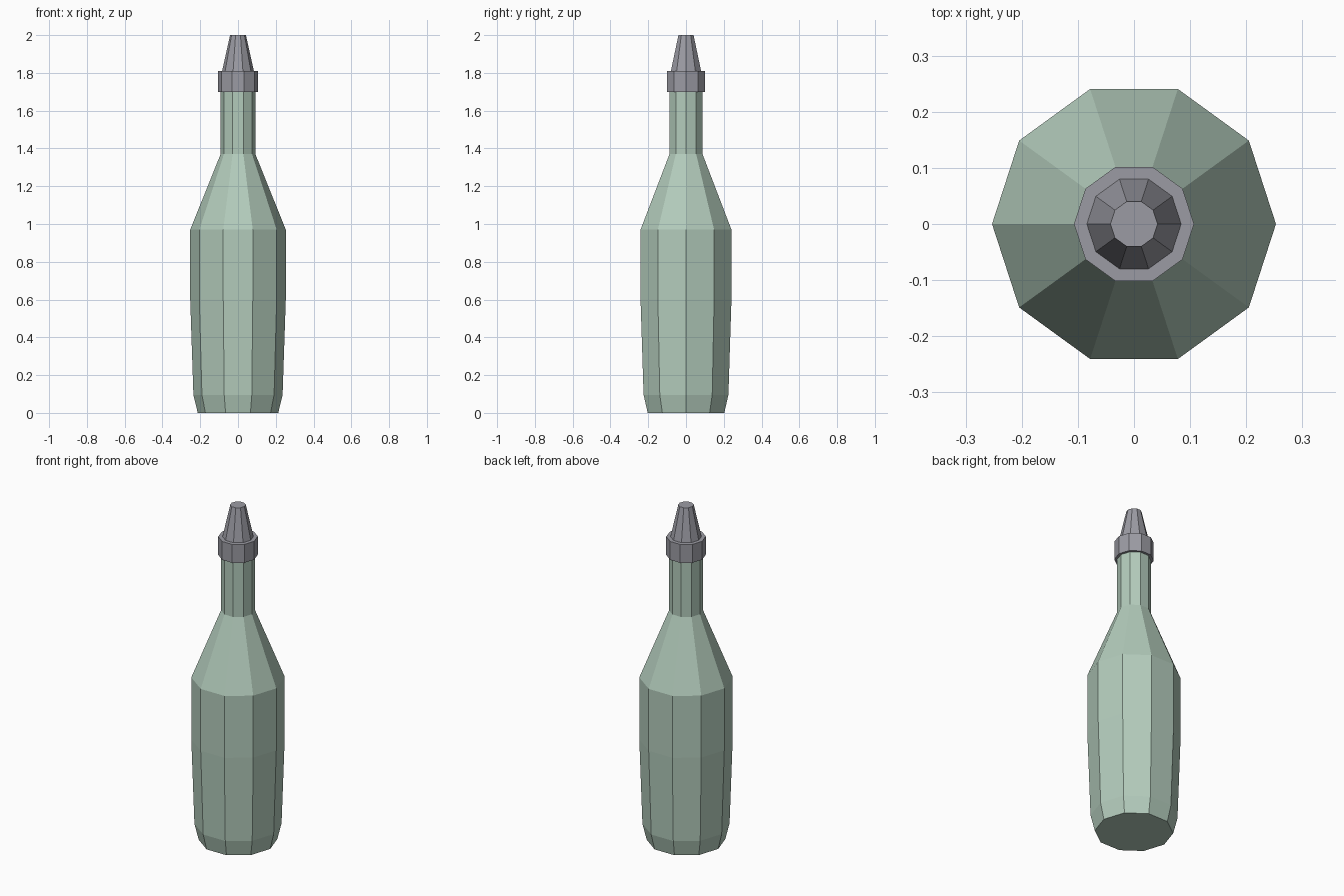
import bpy, bmesh, math

if "Cube" in bpy.data.objects:
    bpy.data.objects.remove(bpy.data.objects["Cube"])

SIDES = 10


def material(name, rgb):
    m = bpy.data.materials.new(name)
    m.diffuse_color = (*rgb, 1.0)
    m.use_nodes = True
    m.node_tree.nodes["Principled BSDF"].inputs["Base Color"].default_value = m.diffuse_color
    return m


def lathe(name, profile, mat):
    """Closed, flat-faced turned solid from (radius, height) rings."""
    bm = bmesh.new()
    rings = []
    for r, z in profile:
        rings.append([bm.verts.new((r * math.cos(2 * math.pi * i / SIDES),
                                    r * math.sin(2 * math.pi * i / SIDES), z))
                      for i in range(SIDES)])
    for a, b in zip(rings, rings[1:]):
        for i in range(SIDES):
            j = (i + 1) % SIDES
            bm.faces.new((a[i], a[j], b[j], b[i]))
    bm.faces.new(rings[0][::-1])
    bm.faces.new(rings[-1])
    mesh = bpy.data.meshes.new(name)
    bm.to_mesh(mesh)
    bm.free()
    mesh.materials.append(mat)
    obj = bpy.data.objects.new(name, mesh)
    bpy.context.collection.objects.link(obj)
    return obj


glass = material("pale_green_glass", (0.45, 0.60, 0.50))
metal = material("grey_metal", (0.33, 0.33, 0.37))

# Bottle: tapered base, body, shoulder and neck
lathe("bottle", [(0.213, 0.0), (0.236, 0.095), (0.253, 0.60), (0.253, 0.97),
                 (0.092, 1.37), (0.092, 1.705)], glass)

# Collar and tapered spout
lathe("collar_and_spout", [(0.107, 1.70), (0.107, 1.81), (0.084, 1.81),
                           (0.042, 2.0)], metal)
